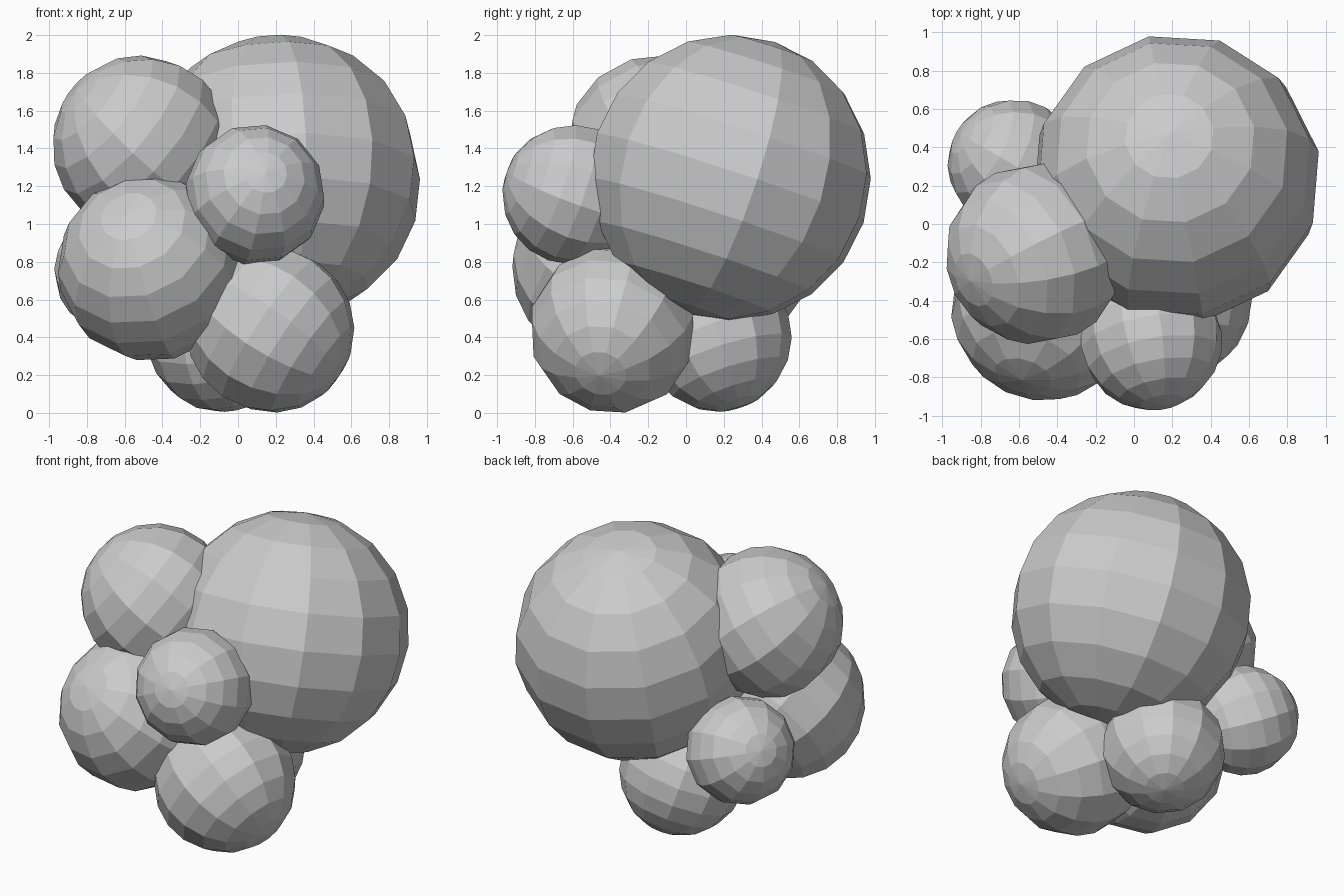
import bpy
from math import radians
from mathutils import Vector, Matrix

default_cube = bpy.data.objects.get("Cube")
if default_cube:
    bpy.data.objects.remove(default_cube, do_unlink=True)

# One plain grey for the whole cluster
grey = bpy.data.materials.new("plain_grey")
grey.use_nodes = True
colour = (0.6, 0.6, 0.6, 1)
grey.diffuse_color = colour
grey.node_tree.nodes["Principled BSDF"].inputs["Base Color"].default_value = colour


def ball(name, centre, radius, pole, twist=0):
    """Faceted ball whose pole points along the given direction."""
    bpy.ops.mesh.primitive_uv_sphere_add(segments=12, ring_count=10, radius=radius)
    obj = bpy.context.object
    obj.name = obj.data.name = name
    tilt = Vector((0, 0, 1)).rotation_difference(Vector(pole)).to_matrix().to_4x4()
    obj.matrix_world = (Matrix.Translation(centre) @ tilt
                        @ Matrix.Rotation(radians(twist), 4, "Z"))
    obj.data.materials.append(grey)
    return obj


# Cluster of overlapping balls
ball("large_ball", (0.22, 0.235, 1.245), 0.757, (-0.05, 0.31, 0.95), 11)
ball("upper_side_ball", (-0.51, -0.155, 1.42), 0.475, (-0.72, -0.3, 0.62))
ball("lower_front_ball", (-0.46, -0.425, 0.77), 0.498, (-0.25, -0.78, 0.57))
ball("back_side_ball", (-0.63, 0.31, 0.75), 0.343, (-0.8, 0.46, 0.385))
ball("small_front_ball", (0.09, -0.6, 1.155), 0.373, (0.16, -0.93, 0.33))
ball("bottom_front_ball", (0.17, -0.385, 0.442), 0.446, (0.82, -0.16, -0.55))
ball("bottom_back_ball", (-0.09, 0.165, 0.4), 0.395, (-0.2, -0.3, 0.93))
